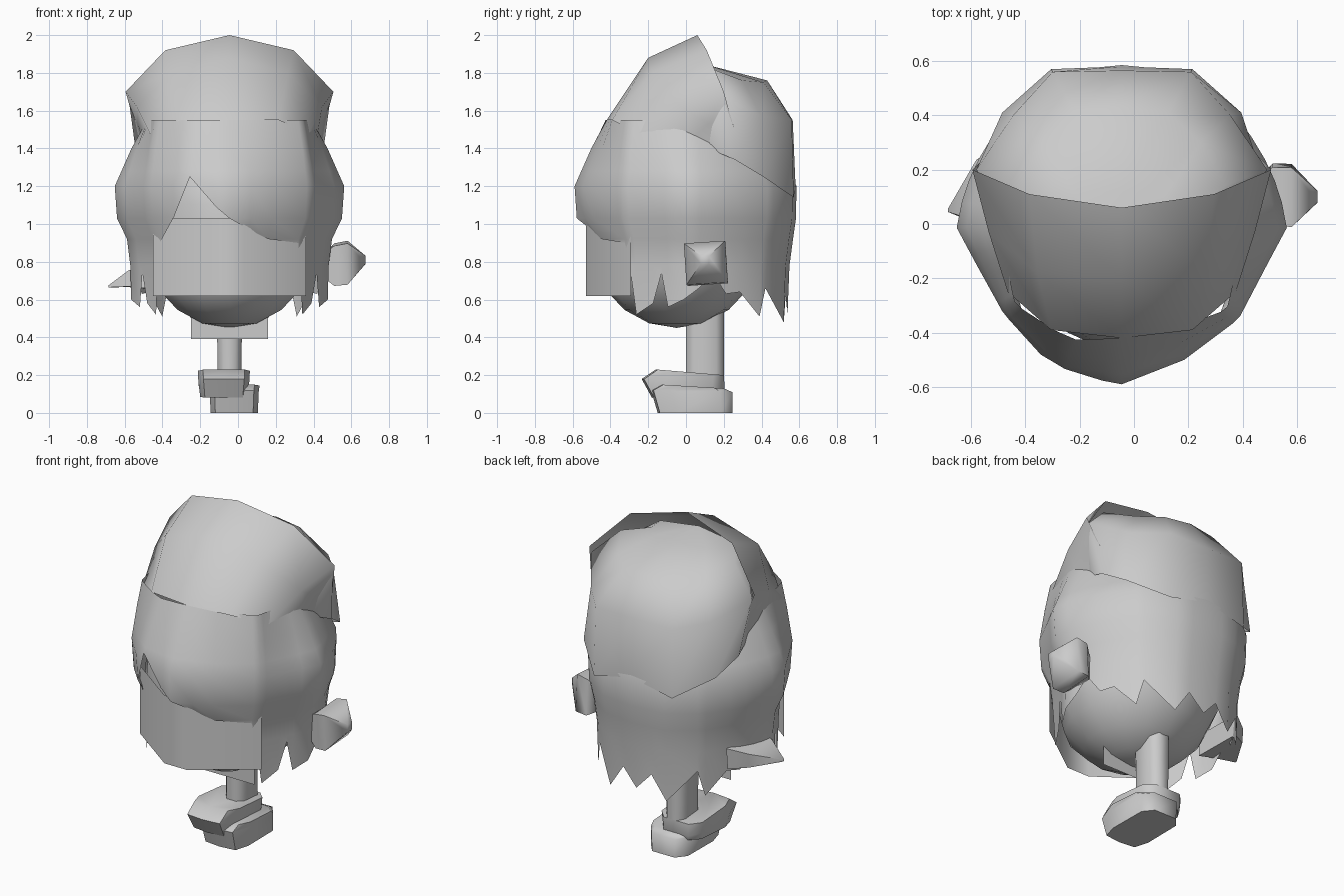
import bpy, bmesh, math
from mathutils import Vector

if "Cube" in bpy.data.objects:
    bpy.data.objects.remove(bpy.data.objects["Cube"])

CX = -0.045  # the figure's own centre line


def finish(name, bm, angle=60):
    bmesh.ops.remove_doubles(bm, verts=bm.verts, dist=0.0005)
    bmesh.ops.recalc_face_normals(bm, faces=bm.faces)
    me = bpy.data.meshes.new(name)
    bm.to_mesh(me)
    bm.free()
    ob = bpy.data.objects.new(name, me)
    bpy.context.collection.objects.link(ob)
    bpy.ops.object.select_all(action='DESELECT')
    ob.select_set(True)
    bpy.context.view_layer.objects.active = ob
    bpy.ops.object.shade_smooth_by_angle(angle=math.radians(angle))
    return ob


def loft(name, rows, closed=False, caps=False, angle=60):
    """Skin equal-length rows of points."""
    bm = bmesh.new()
    grid = [[bm.verts.new(p) for p in r] for r in rows]
    n = len(rows[0])
    for a, b in zip(grid, grid[1:]):
        for i in range(n if closed else n - 1):
            j = (i + 1) % n
            bm.faces.new((a[i], a[j], b[j], b[i]))
    if caps:
        bm.faces.new(grid[0])
        bm.faces.new(grid[-1])
    return finish(name, bm, angle)


def mirrored(half):
    """Half row starting on the centre line -> full row from left to right."""
    right = [(CX + x, y, z) for x, y, z in half]
    left = [(CX - x, y, z) for x, y, z in half[:0:-1]]
    return left + right


def lerp_table(tab, v):
    if v <= tab[0][0]:
        return tab[0][1]
    for (a, p), (b, q) in zip(tab, tab[1:]):
        if v <= b:
            return p + (q - p) * (v - a) / (b - a)
    return tab[-1][1]


# Hair: plan outline, scaled by height, with a ragged lower edge
OUT = [(0, -.59), (.24, -.545), (.435, -.33), (.54, -.14), (.615, 0),
       (.55, .2), (.43, .4), (.255, .56), (0, .585)]
OUT_RIGHT = OUT[:1] + [(.23, -.5), (.43, -.35)] + OUT[3:]
SCALE = [(.45, .85), (.8, .865), (.95, .9), (1.03, .98), (1.2, 1), (1.4, .85), (1.55, .71)]


def hair_point(u, z):
    out = OUT_RIGHT if u > 0 else OUT
    k = min(int(abs(u)), 7)
    x, y = Vector(out[k]).lerp(Vector(out[k + 1]), abs(u) - k)
    s = lerp_table(SCALE, z)
    if z < 1.2:
        back = lerp_table([(.5, .92), (.7, .92), (1.05, 1)], z)
        s += (back - s) * max(0, y) / .6
    else:  # the crown of the hair is squarer at its front corners
        s += (1 - s) * lerp_table([(0, 0), (1, .25), (2, .65), (3, .3), (4, 0)], abs(u))
    return (CX + math.copysign(x * s, u), y * s, z)


sides = [(2.05, .74), (2.2, .52), (2.7, .58), (2.95, .74), (3.2, .56), (3.9, .6), (4.4, .66),
         (4.8, .74), (5.2, .63), (5.6, .64), (6.2, .51), (6.4, .66), (7.2, .48), (7.6, .62)]
right = [(0, 1.03), (.5, .97), (1, .92), (1.9, .9)] + sides + [(8, .52)]
left = [(.3, 1.09), (.9, 1.25), (1.3, 1.04), (1.9, .9)] + sides
edge = right + [(-u, z) for u, z in reversed(left)]
loft("hair", [[hair_point(u, max(z, zb)) for u, zb in edge]
              for z in (1.55, 1.4, 1.28, 1.2, 1.03, .92, .78, 0)], closed=True)

# Head: rounded form, pushed in behind the flat face
bm = bmesh.new()
bmesh.ops.create_uvsphere(bm, u_segments=14, v_segments=10, radius=1)
for v in bm.verts:
    x, y, z = v.co
    p = Vector((x * .48, y * .47 - .05, z * .5 + .95))
    if p.z > .6:
        p.y = max(p.y, -.49 + max(0, abs(p.x) - .075) * .73)
    v.co = p + Vector((CX, 0, 0))
finish("head", bm)

# Face panel
loft("face_panel", [mirrored([(0, -.53, z), (.075, -.53, z), (.405, -.29, z)])
                    for z in (.62, 1.03)])

# Upturned hat brim
loft("hat_brim", [
    mirrored([(0, .06, 2), (.34, .11, 1.92), (.55, .2, 1.7), (.5, .25, 1.52), (.46, .3, 1.34)]),
    mirrored([(0, -.2, 1.88), (.31, -.18, 1.8), (.49, -.03, 1.62), (.485, .12, 1.53), (.46, .3, 1.34)]),
    mirrored([(0, -.42, 1.55), (.26, -.39, 1.55), (.42, -.25, 1.48), (.46, .02, 1.44),
              (.46, .3, 1.34)])])

# Hat crown, filling the space behind the brim
loft("hat_crown", [
    mirrored([(0, -.06, 1.87)] + [(0.001, -.06, 1.87)] * 4),
    mirrored([(0, .12, 1.84), (.08, .12, 1.84), (.16, .1, 1.84), (.24, .05, 1.84), (.25, -.05, 1.84)]),
    mirrored([(0, .43, 1.76), (.17, .41, 1.75), (.29, .3, 1.76), (.38, .14, 1.82), (.36, .0, 1.77)]),
    mirrored([(0, .565, 1.55), (.255, .56, 1.55), (.4, .4, 1.57), (.535, .2, 1.67), (.45, .06, 1.57)]),
    mirrored([(0, .58, 1.2), (.26, .57, 1.14), (.44, .41, 1.25), (.49, .26, 1.34), (.46, .12, 1.4)])])


# Hair bun on the right and a broad pointed tuft on the left
def quad_x(x, y, z, ry, rz, turn=.75):
    return [(x, y + ry * math.cos(turn + i * math.pi / 2),
             z + rz * math.sin(turn + i * math.pi / 2)) for i in range(4)]


loft("hair_bun", [quad_x(.46, .1, .78, .1, .1), quad_x(.51, .11, .785, .15, .15, .85),
                  quad_x(.58, .105, .795, .155, .155, .85), quad_x(.675, .1, .81, .03, .03)],
     closed=True, caps=True)
loft("hair_tuft", [quad_x(-.48, .14, .72, .22, .09), quad_x(-.58, .12, .71, .16, .06),
                   quad_x(-.685, .05, .67, .008, .008)], closed=True, caps=True)

# Flat body panel under the chin
loft("body_panel", [[(-.25, -.07, z), (.16, -.07, z)] for z in (.39, .6)])


# Legs, standing one over the other
def leg_ring(z, w):
    plan = [(-.5, .04), (-.25, 0), (.25, 0), (.5, .04), (.5, .16), (.25, .2), (-.25, .2), (-.5, .16)]
    return [(CX + x * w, y, z) for x, y in plan]


loft("legs", [leg_ring(.1, .12), leg_ring(.38, .13), leg_ring(.62, .14)],
     closed=True, caps=True)


# Shoes: blunt-plan lofts, front and back limits given per level
def shoe(name, cx, levels):
    rows = []
    for w, y0, y1, z0, z1 in levels:
        plan = [(-.8, .03), (0, 0), (.8, .03), (1, .25), (.98, .85), (.6, 1), (-.6, 1), (-.98, .85), (-1, .25)]
        rows.append([(cx + x * w, y0 + (y1 - y0) * t, z0 + (z1 - z0) * t) for x, t in plan])
    loft(name, rows, closed=True, caps=True, angle=60)


shoe("upper_shoe", -.075, [(.125, -.18, .19, .08, .1), (.135, -.235, .205, .18, .13),
                           (.138, -.16, .2, .23, .2)])
shoe("lower_shoe", -.02, [(.125, -.15, .245, 0, 0), (.13, -.185, .245, .12, .11),
                          (.135, -.13, .2, .15, .13)])
